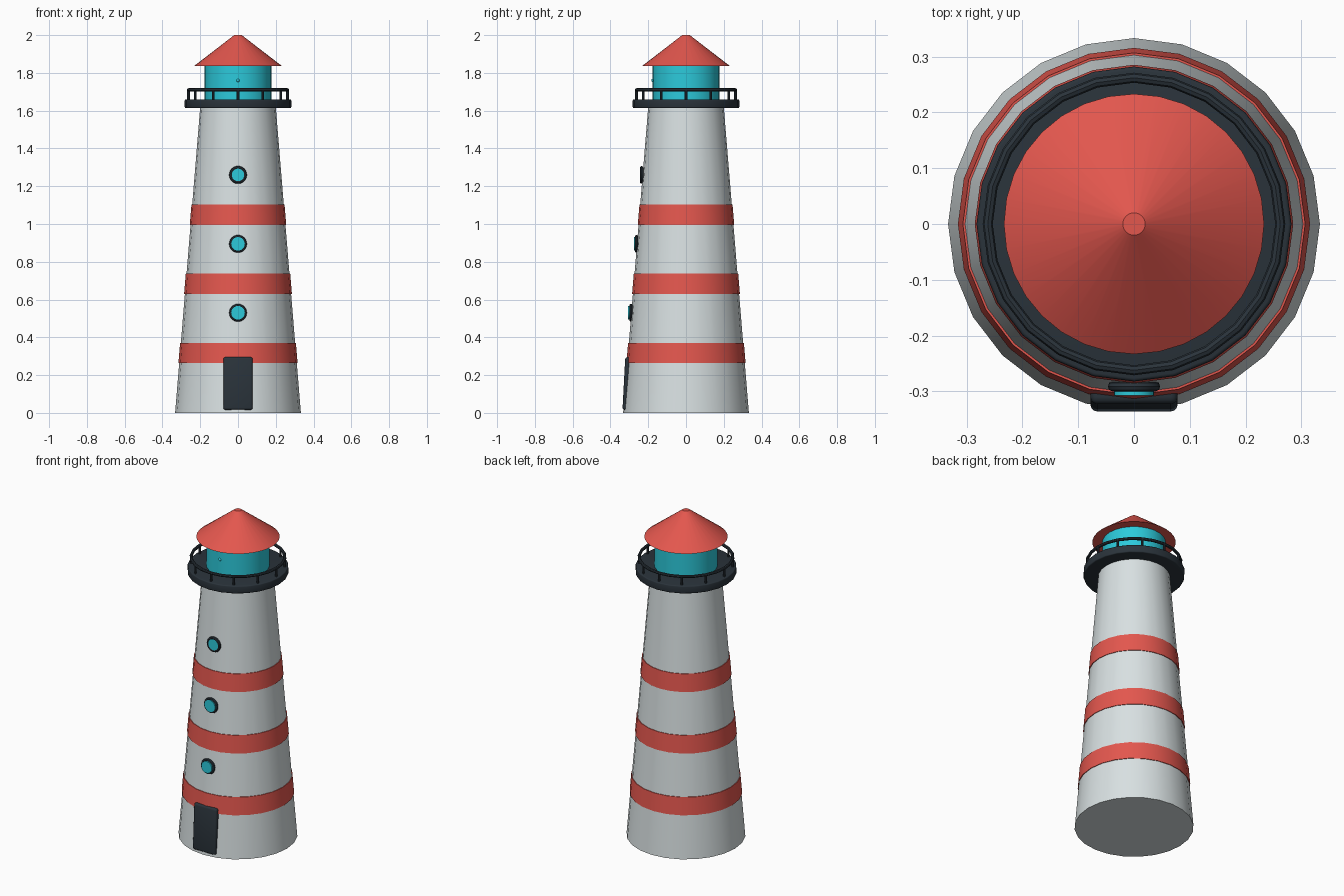
import bpy
from math import radians, sin, cos, tau

cube = bpy.data.objects.get("Cube")
if cube:
    bpy.data.objects.remove(cube, do_unlink=True)


def material(name, color):
    m = bpy.data.materials.new(name)
    m.use_nodes = True
    m.diffuse_color = (*color, 1)
    bsdf = next(n for n in m.node_tree.nodes if n.type == 'BSDF_PRINCIPLED')
    bsdf.inputs["Base Color"].default_value = (*color, 1)
    return m


WHITE = material("white wall", (0.69, 0.75, 0.76))
RED = material("coral red", (0.77, 0.095, 0.076))
CYAN = material("cyan glass", (0.025, 0.59, 0.71))
DARK = material("dark slate", (0.023, 0.033, 0.043))

SIDES = 24
BASE_R, TOP_R, WALL_TOP = 0.333, 0.2, 1.62


def wall_radius(z):
    return BASE_R + (TOP_R - BASE_R) * z / WALL_TOP


def finish(name, mat, bevel=0):
    ob = bpy.context.object
    ob.name = ob.data.name = name
    ob.data.materials.append(mat)
    if bevel:
        mod = ob.modifiers.new("rounded edges", 'BEVEL')
        mod.width, mod.segments = bevel, 3
        mod.limit_method = 'ANGLE'
        mod.angle_limit = radians(40)
        bpy.ops.object.modifier_apply(modifier=mod.name)
    bpy.ops.object.shade_smooth_by_angle(angle=radians(35))
    return ob


def frustum(name, mat, z0, z1, r0, r1, at=(0, 0), sides=SIDES, bevel=0):
    bpy.ops.mesh.primitive_cone_add(vertices=sides, radius1=r0, radius2=r1, depth=z1 - z0,
                                    location=(*at, (z0 + z1) / 2))
    return finish(name, mat, bevel)


# Tapered tower with slightly raised red bands
frustum("tower_wall", WHITE, 0, WALL_TOP, BASE_R, TOP_R)
for i, z in enumerate((0.263, 0.63, 0.995)):
    top = z + 0.108
    frustum(f"red_band_{i + 1}", RED, z, top, wall_radius(z) + 0.004, wall_radius(top) + 0.004)

# Gallery deck with posts and handrail
frustum("gallery_deck", DARK, 1.613, 1.66, 0.282, 0.282, bevel=0.006)
RAIL_R = 0.262
POSTS = 12
for i in range(POSTS):
    a = tau * i / POSTS
    frustum(f"rail_post_{i + 1}", DARK, 1.65, 1.71, 0.007, 0.007,
            at=(RAIL_R * sin(a), -RAIL_R * cos(a)), sides=8)
bpy.ops.mesh.primitive_torus_add(location=(0, 0, 1.71), major_radius=RAIL_R, minor_radius=0.009,
                                 major_segments=SIDES, minor_segments=8)
finish("handrail", DARK)

# Lantern room and roof
frustum("lantern_room", CYAN, 1.65, 1.845, 0.177, 0.177)
frustum("roof", RED, 1.836, 2.0, 0.233, 0.02, sides=32)
bpy.ops.mesh.primitive_uv_sphere_add(segments=12, ring_count=8, radius=0.009,
                                     location=(0, -0.175, 1.76))
finish("lantern_knob", CYAN)

# Round windows up the front: dark ring and glass disc
for i, (z, ring_y, glass_y) in enumerate(((0.53, -0.291, -0.307),
                                          (0.895, -0.262, -0.275),
                                          (1.26, -0.235, -0.242))):
    bpy.ops.mesh.primitive_torus_add(location=(0, ring_y, z), rotation=(radians(90), 0, 0),
                                     major_radius=0.038, minor_radius=0.009,
                                     major_segments=24, minor_segments=8)
    finish(f"window_ring_{i + 1}", DARK)
    bpy.ops.mesh.primitive_cylinder_add(vertices=24, radius=0.036, depth=0.04,
                                        location=(0, glass_y + 0.02, z),
                                        rotation=(radians(90), 0, 0))
    finish(f"window_glass_{i + 1}", CYAN)

# Rounded door leaning with the wall
bpy.ops.mesh.primitive_cube_add(size=1, location=(0, -0.308, 0.155))
bpy.context.object.scale = (0.156, 0.042, 0.28)
bpy.ops.object.transform_apply(location=False, rotation=False, scale=True)
bpy.context.object.rotation_euler.x = radians(-3)
finish("door", DARK, bevel=0.012)
